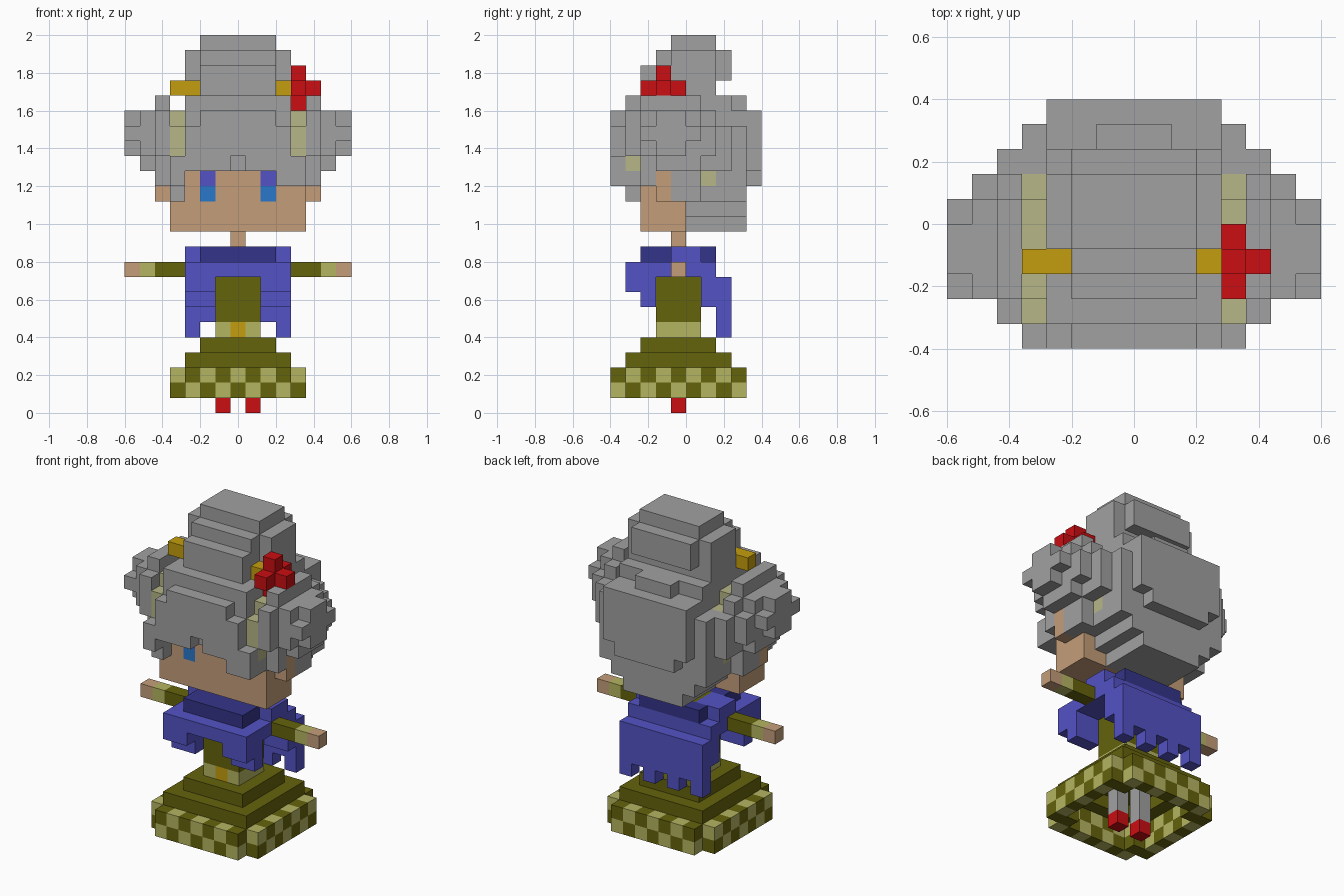
import bpy, bmesh
from mathutils import Vector

cube = bpy.data.objects.get("Cube")
if cube:
    bpy.data.objects.remove(cube, do_unlink=True)

S = 0.08                      # block size
ORIGIN = Vector((-0.6, -0.4, 0.0))


def material(name, rgb):
    lin = [(c / 255 / 12.92) if c <= 10 else ((c / 255 + 0.055) / 1.055) ** 2.4 for c in rgb]
    m = bpy.data.materials.new(name)
    m.use_nodes = True
    m.diffuse_color = (*lin, 1)
    m.node_tree.nodes["Principled BSDF"].inputs["Base Color"].default_value = (*lin, 1)
    return m


GRAY = material("hair gray", (161, 161, 161))
SKIN = material("skin", (197, 158, 122))
BLUE = material("cape blue", (83, 83, 197))
NAVY = material("collar navy", (52, 52, 138))
OLIVE = material("dress olive", (101, 99, 12))
KHAKI = material("trim khaki", (181, 181, 98))
RIBBON = material("ribbon pale khaki", (182, 182, 135))
GOLD = material("gold", (197, 158, 14))
RED = material("red", (202, 14, 18))
IRIS = material("eye blue", (42, 119, 200))

taken = set()                 # cells already used by an earlier part


def block(i0, i1, j0, j1, k0, k1):
    return {(i, j, k) for i in range(i0, i1) for j in range(j0, j1) for k in range(k0, k1)}


def blocks(*boxes):
    return set().union(*(block(*b) for b in boxes))


def mirror(cells):
    return cells | {(14 - i, j, k) for i, j, k in cells}


def part(name, mat, cells):
    """Join cells into one shell with only its outer faces."""
    cells = cells - taken
    taken.update(cells)
    bm = bmesh.new()
    verts = {}
    for c in cells:
        for axis in range(3):
            for side in (0, 1):
                n = list(c)
                n[axis] += 2 * side - 1
                if tuple(n) in cells:
                    continue
                u, v = (axis + 1) % 3, (axis + 2) % 3
                ring = []
                for du, dv in ((0, 0), (1, 0), (1, 1), (0, 1)):
                    p = list(c)
                    p[axis] += side
                    p[u] += du
                    p[v] += dv
                    p = tuple(p)
                    if p not in verts:
                        verts[p] = bm.verts.new(ORIGIN + Vector(p) * S)
                    ring.append(verts[p])
                bm.faces.new(ring if side else ring[::-1])
    me = bpy.data.meshes.new(name)
    bm.to_mesh(me)
    bm.free()
    me.materials.append(mat)
    ob = bpy.data.objects.new(name, me)
    bpy.context.collection.objects.link(ob)
    return ob


# Shoes and legs
part("shoes", RED, mirror(block(6, 7, 4, 5, 0, 1)))
part("legs", GRAY, mirror(block(6, 7, 4, 5, 1, 4)))

# Checked hem: hollow ring with notched corners
hem = block(3, 12, 0, 9, 1, 3) - block(4, 11, 1, 8, 1, 3)
hem -= {(i, j, k) for i in (3, 11) for j in (0, 8) for k in (1, 2)}
hem |= {(i, j, k) for i in (4, 10) for j in (1, 7) for k in (1, 2)}
light = {(i, j, k) for i, j, k in hem if ((i if j in (0, 8) else j) + k) % 2}
part("hem_light_checks", KHAKI, light)
part("hem_dark_checks", OLIVE, hem - light)

# Skirt, belt and bodice
part("skirt", OLIVE, (block(4, 11, 1, 8, 3, 4) - block(5, 10, 2, 7, 3, 4)) | block(5, 10, 2, 7, 4, 5))
part("buckle", GOLD, block(7, 8, 3, 4, 5, 6))
part("belt", KHAKI, block(6, 9, 3, 6, 5, 6))
part("bodice", OLIVE, blocks((6, 9, 3, 6, 6, 10), (6, 9, 4, 6, 10, 11)))
part("neck", SKIN, block(7, 8, 4, 5, 11, 12))

# Arms
part("sleeves", OLIVE, mirror(block(2, 4, 4, 5, 9, 10)))
part("cuffs", KHAKI, mirror(block(1, 2, 4, 5, 9, 10)))
part("hands", SKIN, mirror(block(0, 1, 4, 5, 9, 10)))

# Cape with split front and toothed back edge
part("collar", NAVY, blocks((5, 10, 2, 4, 10, 11), (5, 10, 6, 7, 10, 11)))
cape = blocks((4, 11, 4, 6, 10, 11), (4, 11, 1, 7, 9, 10), (4, 11, 6, 7, 7, 9), (4, 11, 7, 8, 6, 9))
cape |= mirror(blocks((4, 6, 1, 2, 8, 9), (4, 6, 2, 3, 7, 9)))
for i in (4, 6, 8, 10):
    cape |= block(i, i + 1, 7, 8, 5, 6)
part("cape", BLUE, cape)

# Face
part("eyes_upper", BLUE, mirror(block(5, 6, 2, 3, 15, 16)))
part("eyes_lower", IRIS, mirror(block(5, 6, 2, 3, 14, 15)))
part("face", SKIN, block(3, 12, 2, 5, 12, 16))
part("ears", SKIN, mirror(block(2, 3, 3, 4, 14, 16)))

# Hair ornaments
part("hair_ribbons", RIBBON, mirror(blocks((3, 4, 1, 7, 16, 19), (3, 4, 2, 7, 15, 16), (3, 4, 2, 6, 19, 20))))
part("flower", RED, blocks((11, 12, 3, 4, 20, 23), (11, 12, 2, 5, 21, 22), (12, 13, 3, 4, 21, 22)))
part("hairpin", GOLD, mirror(block(3, 5, 3, 4, 21, 22)))

# Top bun
part("top_bun", GRAY, blocks(
    (5, 10, 2, 7, 21, 22), (4, 11, 4, 7, 21, 22),
    (5, 10, 2, 8, 22, 23), (4, 11, 4, 7, 22, 24),
    (5, 10, 3, 8, 23, 24), (5, 10, 4, 7, 24, 25)))

# Side buns, rounded outward in layers
part("side_buns", GRAY, mirror(blocks(
    (2, 3, 2, 6, 15, 21), (2, 3, 1, 8, 17, 19), (2, 3, 1, 7, 19, 20), (2, 3, 6, 8, 16, 17), (2, 3, 4, 6, 14, 15),
    (1, 2, 2, 7, 17, 19), (1, 2, 2, 6, 19, 20), (1, 2, 3, 6, 16, 17),
    (0, 1, 3, 5, 17, 20), (0, 1, 2, 6, 18, 19))))

# Main hair: crown, back and tapering nape
part("crown", GRAY, blocks(
    (4, 11, 1, 9, 16, 20), (4, 11, 1, 8, 20, 21), (6, 9, 8, 9, 20, 21),
    (3, 12, 7, 9, 14, 19), (4, 11, 9, 10, 16, 20), (5, 10, 9, 10, 15, 16),
    (3, 12, 5, 9, 14, 16), (4, 11, 5, 9, 13, 14), (5, 10, 5, 9, 12, 13)))

# Fringe with uneven locks
part("fringe", GRAY, blocks(
    (5, 10, 0, 1, 17, 20), (4, 11, 0, 1, 17, 19),
    (4, 7, 0, 1, 16, 17), (8, 11, 0, 1, 16, 17),
    (3, 4, 0, 2, 15, 17), (3, 4, 1, 2, 14, 15),
    (11, 12, 0, 2, 15, 17), (10, 11, 0, 2, 15, 16)))
